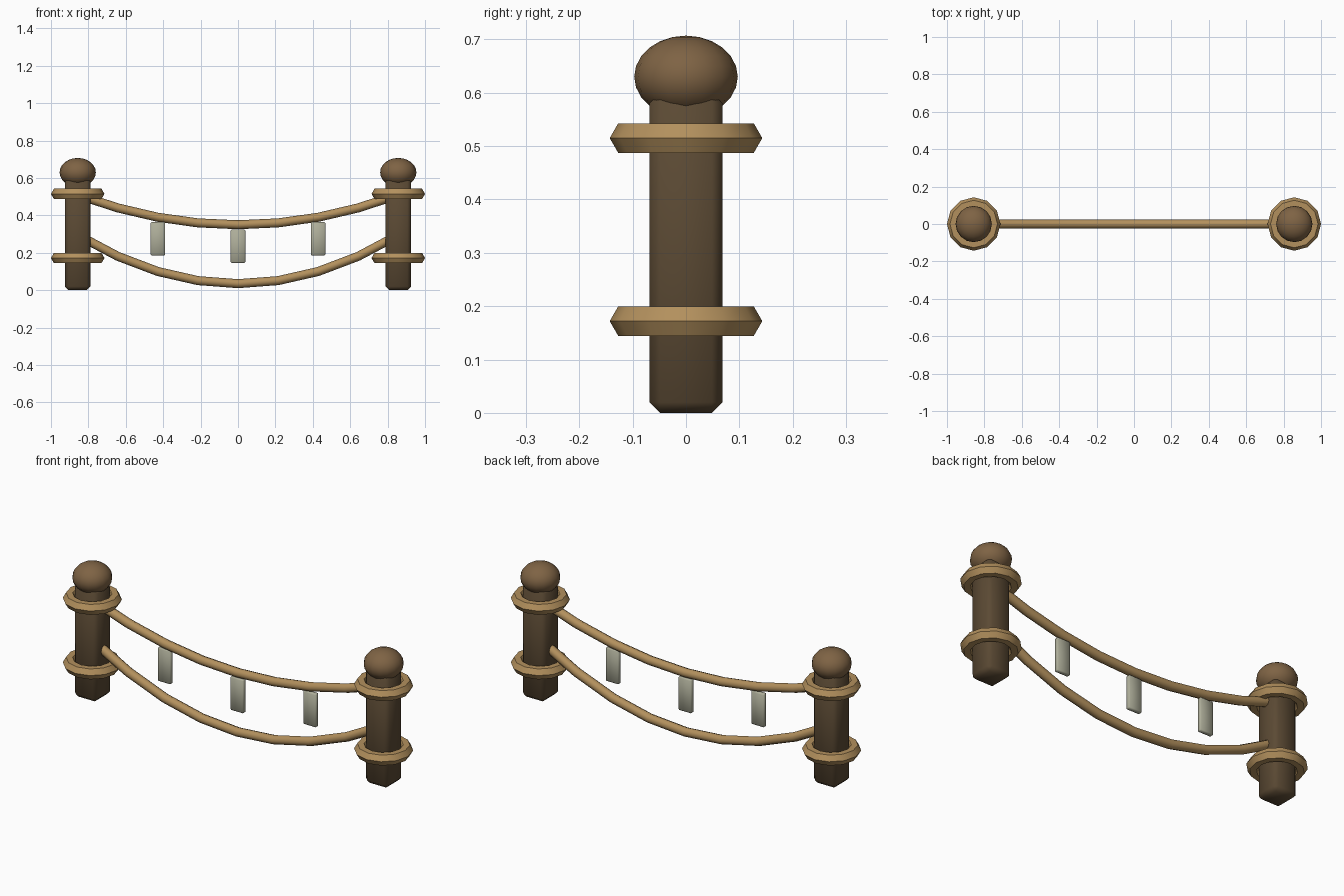
import bpy
from math import cos, sin, pi, radians

cube = bpy.data.objects.get("Cube")
if cube:
    bpy.data.objects.remove(cube, do_unlink=True)

SIDE_X = 0.857


def material(name, rgb):
    m = bpy.data.materials.new(name)
    m.use_nodes = True
    m.diffuse_color = (*rgb, 1)
    m.node_tree.nodes["Principled BSDF"].inputs["Base Color"].default_value = (*rgb, 1)
    return m


dark_wood = material("dark wood", (0.105, 0.068, 0.034))
brown_wood = material("brown wood", (0.21, 0.125, 0.058))
rope_tan = material("rope tan", (0.45, 0.28, 0.11))
pale_grey = material("pale grey", (0.42, 0.42, 0.32))


def finish(name, mat, angle=None):
    ob = bpy.context.object
    ob.name = name
    ob.data.materials.append(mat)
    if angle is None:
        bpy.ops.object.shade_smooth()
    else:
        bpy.ops.object.shade_smooth_by_angle(angle=radians(angle))
    return ob


def bevelled_box(name, mat, location, size, bevel):
    bpy.ops.mesh.primitive_cube_add(size=1, location=location)
    bpy.context.object.scale = size
    bpy.ops.object.transform_apply(location=False, rotation=False, scale=True)
    mod = bpy.context.object.modifiers.new("bevel", "BEVEL")
    mod.width = bevel
    mod.segments = 1
    bpy.ops.object.modifier_apply(modifier="bevel")
    return finish(name, mat)


def rope(name, low, rise):
    # sagging parabola between the post centres
    curve = bpy.data.curves.new(name, "CURVE")
    curve.dimensions = "3D"
    curve.bevel_depth = 0.024
    curve.bevel_resolution = 2
    curve.use_fill_caps = True
    spline = curve.splines.new("POLY")
    spline.points.add(8)
    for i, p in enumerate(spline.points):
        t = i / 4 - 1
        p.co = (t * SIDE_X, 0, low + rise * t * t, 1)
    ob = bpy.data.objects.new(name, curve)
    bpy.context.collection.objects.link(ob)
    bpy.ops.object.select_all(action="DESELECT")
    bpy.context.view_layer.objects.active = ob
    ob.select_set(True)
    bpy.ops.object.convert(target="MESH")
    finish(name, rope_tan, 50)


# posts with knobs and rope rings
for side, x in (("left", SIDE_X), ("right", -SIDE_X)):
    bevelled_box(side + "_post", dark_wood, (x, 0, 0.3), (0.137, 0.137, 0.6), 0.02)

    bpy.ops.mesh.primitive_uv_sphere_add(segments=16, ring_count=12, radius=1,
                                         location=(x, 0, 0.63))
    bpy.context.object.scale = (0.097, 0.097, 0.077)
    bpy.ops.object.transform_apply(location=False, rotation=False, scale=True)
    finish(side + "_knob", brown_wood)

    for level, z in (("lower", 0.172), ("upper", 0.515)):
        bpy.ops.mesh.primitive_torus_add(major_segments=12, minor_segments=6,
                                         major_radius=0.111, minor_radius=0.032,
                                         location=(x, 0, z))
        finish(f"{side}_{level}_ring", rope_tan, 30)

# sagging ropes
rope("upper_rope", 0.35, 0.16)
rope("lower_rope", 0.035, 0.26)

# hanging slats
for name, x, z in (("left", 0.428, 0.275), ("middle", 0, 0.235), ("right", -0.428, 0.275)):
    bevelled_box(name + "_slat", pale_grey, (x, 0, z), (0.078, 0.024, 0.178), 0.005)
